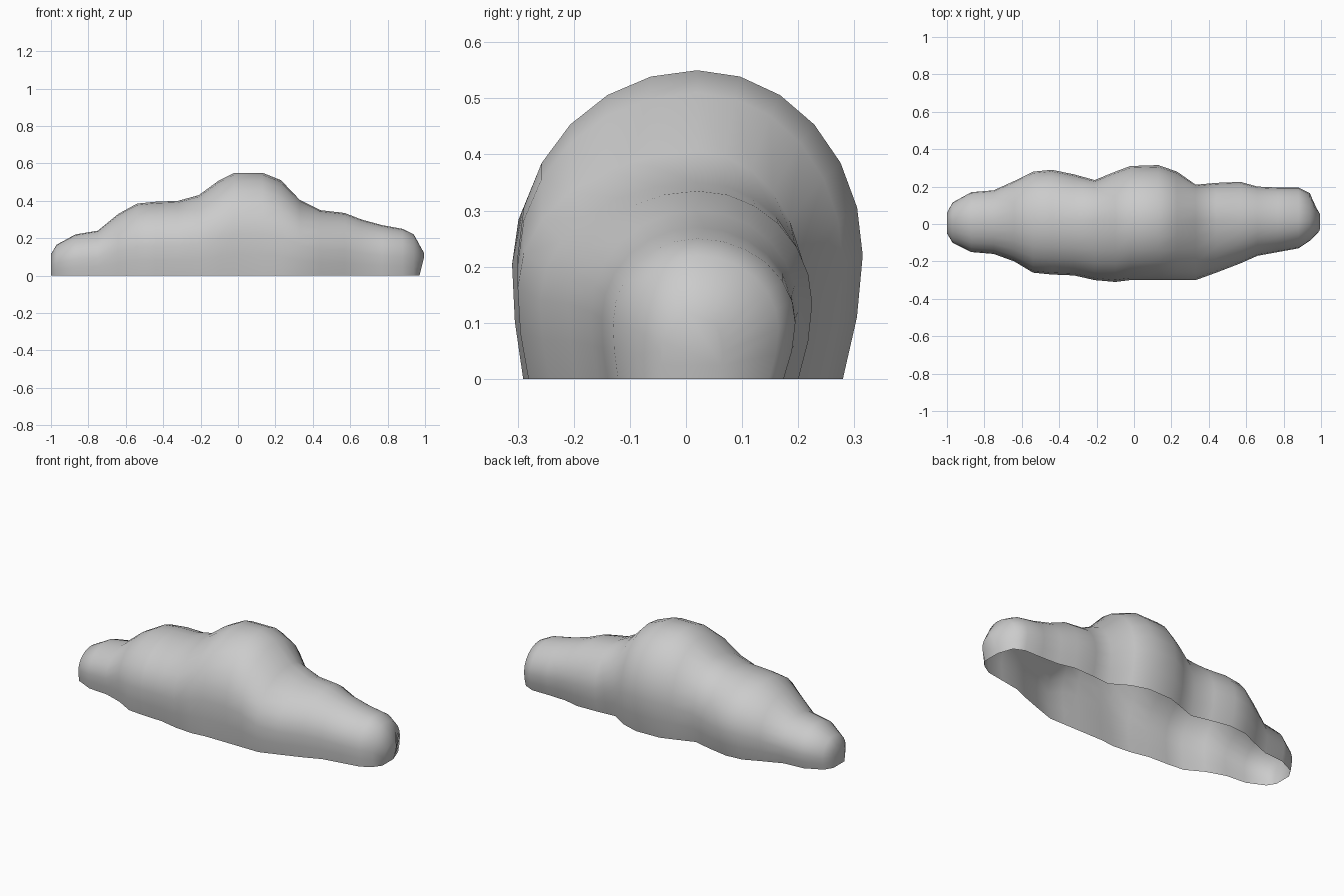
import bpy, bmesh
from math import sin, cos, pi

if "Cube" in bpy.data.objects:
    bpy.data.objects.remove(bpy.data.objects["Cube"])

# Cloud outline along its length: x, front y, back y, top z
STATIONS = [
    (-1.00, -0.05, 0.06, 0.115), (-0.97, -0.10, 0.115, 0.165),
    (-0.87, -0.15, 0.17, 0.22), (-0.75, -0.16, 0.18, 0.24),
    (-0.64, -0.20, 0.23, 0.33), (-0.54, -0.26, 0.28, 0.385),
    (-0.44, -0.27, 0.29, 0.395), (-0.32, -0.275, 0.265, 0.40),
    (-0.21, -0.30, 0.235, 0.43), (-0.10, -0.31, 0.28, 0.51),
    (-0.02, -0.30, 0.31, 0.55), (0.13, -0.30, 0.315, 0.55),
    (0.23, -0.30, 0.28, 0.51), (0.33, -0.30, 0.21, 0.405),
    (0.44, -0.26, 0.22, 0.35), (0.57, -0.21, 0.225, 0.335),
    (0.66, -0.17, 0.20, 0.30), (0.77, -0.15, 0.195, 0.27),
    (0.88, -0.13, 0.195, 0.25), (0.94, -0.09, 0.165, 0.22),
    (0.995, -0.045, 0.065, 0.12),
]
ARC = 12      # segments over the domed top
CREST = 0.02  # y of the ridge line


def section(x, front, back, top):
    """Domed cross-section, tucked in slightly towards the open base."""
    h = 0.4 * top
    f, b = front - CREST, back - CREST
    pts = [(f * 0.94, 0), (f * 0.985, h / 2)]
    for i in range(ARC + 1):
        a = pi * i / ARC
        side = f if i <= ARC / 2 else b
        pts.append((side * abs(cos(a)), h + (top - h) * sin(a)))
    pts += [(b * 0.965, h / 2), (b * 0.88, 0)]
    # the right-hand tip undercuts towards the ground
    tip = 0.025 if x > 0.98 else 0
    return [(x - tip * max(0, 1 - z / 0.1), CREST + y, z) for y, z in pts]


# Loft the sections into one shell, open underneath
bm = bmesh.new()
rings = [[bm.verts.new(p) for p in section(*s)] for s in STATIONS]
for r, s in zip(rings, rings[1:]):
    for i in range(len(r) - 1):
        bm.faces.new((r[i], s[i], s[i + 1], r[i + 1]))
# End caps
bm.faces.new(rings[0])
bm.faces.new(rings[-1][::-1])
bmesh.ops.recalc_face_normals(bm, faces=bm.faces)
bm.faces.ensure_lookup_table()
if bm.faces[0].normal.y > 0:
    bmesh.ops.reverse_faces(bm, faces=bm.faces)

mesh = bpy.data.meshes.new("cloud")
bm.to_mesh(mesh)
bm.free()
for p in mesh.polygons:
    p.use_smooth = True
cloud = bpy.data.objects.new("cloud", mesh)
bpy.context.collection.objects.link(cloud)
